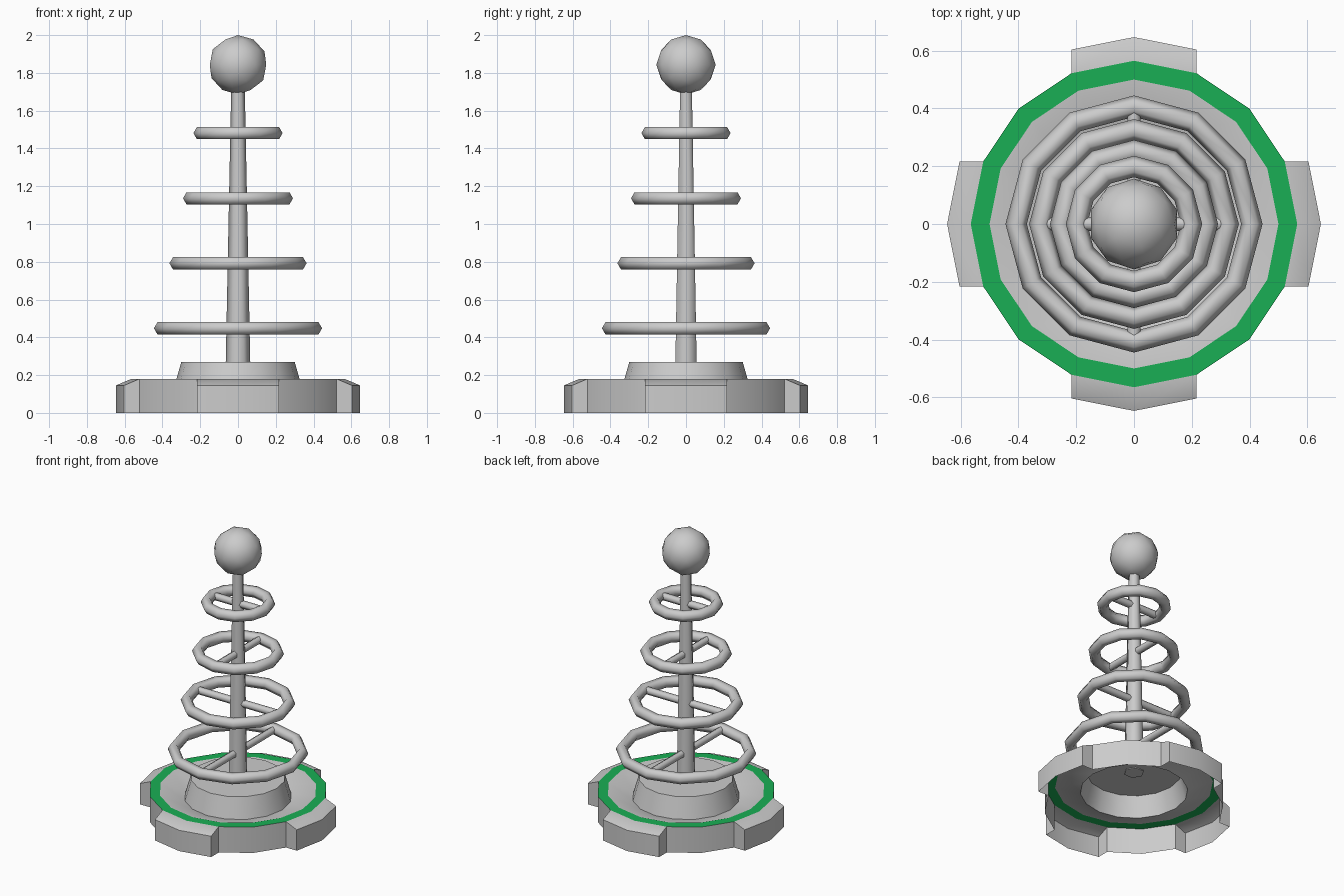
import bpy, bmesh, math
from mathutils import Vector

if "Cube" in bpy.data.objects:
    bpy.data.objects.remove(bpy.data.objects["Cube"])

green = bpy.data.materials.new("panel_green")
green.diffuse_color = (0.01, 0.43, 0.09, 1)
green.use_nodes = True
green.node_tree.nodes["Principled BSDF"].inputs["Base Color"].default_value = green.diffuse_color
grey = bpy.data.materials.new("plain_grey")
grey.diffuse_color = (0.6, 0.6, 0.6, 1)
grey.use_nodes = True
grey.node_tree.nodes["Principled BSDF"].inputs["Base Color"].default_value = grey.diffuse_color


def smooth(obj, angle):
    bpy.ops.object.select_all(action='DESELECT')
    obj.select_set(True)
    bpy.context.view_layer.objects.active = obj
    bpy.ops.object.shade_smooth_by_angle(angle=math.radians(angle))


def finish(name, angle):
    obj = bpy.context.object
    obj.name = name
    smooth(obj, angle)
    return obj


# Base: open-bottomed 16-sided shell with lugs, panel rim and raised centre
N = 16
bm = bmesh.new()


def ring(r, z):
    return [bm.verts.new((r * math.cos(i * math.tau / N), r * math.sin(i * math.tau / N), z))
            for i in range(N)]


floor = ring(0.565, 0)
rings = [ring(r, z) for r, z in
         [(0.565, 0.18), (0.50, 0.18), (0.34, 0.13), (0.30, 0.27)]]
rim = []
for i in range(N):
    j = (i + 1) % N
    for k in range(3):
        a, b = rings[k], rings[k + 1]
        f = bm.faces.new((a[i], a[j], b[j], b[i]))
        if k == 0:
            rim.append(f)
    # plain wall between lugs
    if i % 4 in (1, 2):
        bm.faces.new((floor[i], floor[j], rings[0][j], rings[0][i]))
bm.faces.new(rings[3])

# Four lugs projecting on the axes
for q in range(4):
    c = q * 4
    ids = [(c - 1) % N, c, (c + 1) % N]
    out = Vector((math.cos(q * math.pi / 2), math.sin(q * math.pi / 2), 0)) * 0.082
    low = [bm.verts.new(floor[i].co + out) for i in ids]
    high = [bm.verts.new(v.co + Vector((0, 0, 0.145))) for v in low]
    for k in range(2):
        bm.faces.new((low[k], low[k + 1], high[k + 1], high[k]))
        bm.faces.new((high[k], high[k + 1], rings[0][ids[k + 1]], rings[0][ids[k]]))
    for k in (0, 2):
        bm.faces.new((floor[ids[k]], low[k], high[k], rings[0][ids[k]]))

# Inset green panels on the rim
bmesh.ops.inset_individual(bm, faces=rim, thickness=0.006)
for f in rim:
    f.material_index = 1
for v in [v for v in bm.verts if not v.link_faces]:
    bm.verts.remove(v)
bmesh.ops.recalc_face_normals(bm, faces=bm.faces)
top = max(bm.faces, key=lambda f: f.calc_center_median().z)
if top.normal.z < 0:
    bmesh.ops.reverse_faces(bm, faces=bm.faces)
mesh = bpy.data.meshes.new("base")
bm.to_mesh(mesh)
bm.free()
mesh.materials.append(grey)
mesh.materials.append(green)
base = bpy.data.objects.new("base", mesh)
bpy.context.collection.objects.link(base)
smooth(base, 40)

# Tapered six-sided mast, with a vertex on the x axis
bpy.ops.mesh.primitive_cone_add(vertices=6, radius1=0.065, radius2=0.036, depth=1.45,
                                location=(0, 0, 0.265 + 0.725),
                                rotation=(0, 0, math.radians(30)))
finish("mast", 65)

# Ball on top
bpy.ops.mesh.primitive_ico_sphere_add(subdivisions=2, radius=0.157, location=(0, 0, 1.843))
finish("top_ball", 60)

# Rings shrinking upwards, each with a crossbar alternating in direction
for n, (z, r) in enumerate([(0.448, 0.408), (0.792, 0.326), (1.136, 0.254), (1.481, 0.199)]):
    bpy.ops.mesh.primitive_torus_add(major_segments=12, minor_segments=6,
                                     major_radius=r, minor_radius=0.037, location=(0, 0, z))
    finish(f"hoop_{n + 1}", 80)
    turn = (math.pi / 2, 0, 0) if n % 2 == 0 else (0, math.pi / 2, 0)
    bpy.ops.mesh.primitive_cylinder_add(vertices=6, radius=0.025, depth=2 * r,
                                        location=(0, 0, z), rotation=turn)
    finish(f"crossbar_{n + 1}", 65)
